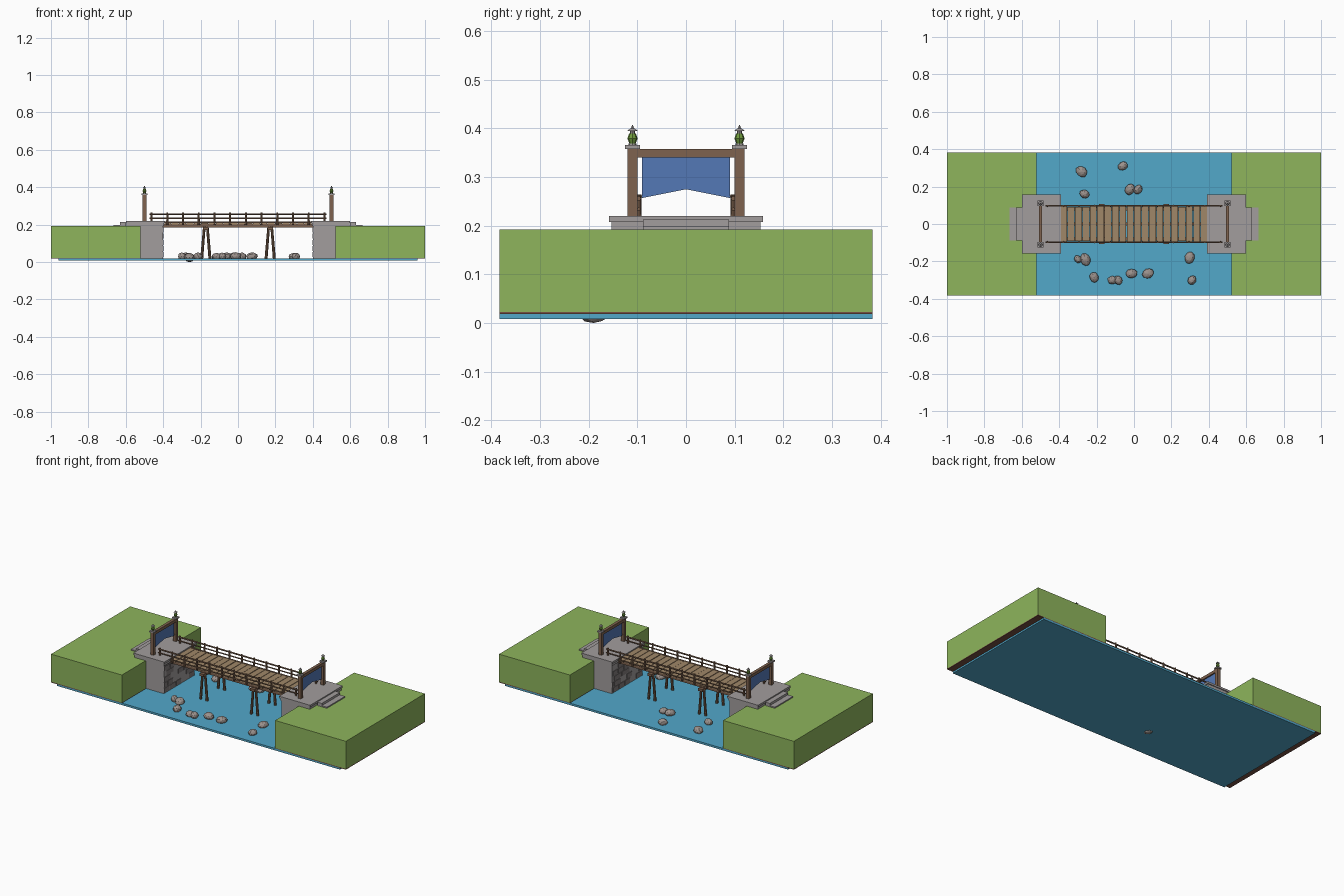
import bpy, bmesh, math, random
from mathutils import Vector

if "Cube" in bpy.data.objects:
    bpy.data.objects.remove(bpy.data.objects["Cube"])

random.seed(4)


def mat(name, r, g, b):
    lin = [((c / 255 + 0.055) / 1.055) ** 2.4 for c in (r, g, b)]
    m = bpy.data.materials.new(name)
    m.diffuse_color = (*lin, 1)
    m.use_nodes = True
    m.node_tree.nodes["Principled BSDF"].inputs["Base Color"].default_value = m.diffuse_color
    return m


GRASS = mat("grass green", 142, 181, 92)
DIRT = mat("dirt brown", 118, 80, 66)
WATER = mat("water blue", 82, 168, 202)
STONE = mat("stone grey", 162, 157, 157)
MORTAR = mat("dark stone", 128, 122, 122)
ROCK = mat("river rock", 156, 146, 141)
WOOD = mat("timber brown", 126, 98, 78)
PLANK = mat("plank tan", 160, 135, 104)
CLOTH = mat("banner blue", 84, 121, 182)
LAMP = mat("lantern green", 112, 156, 62)


def finish(name, bm, m):
    bmesh.ops.recalc_face_normals(bm, faces=bm.faces)
    me = bpy.data.meshes.new(name)
    bm.to_mesh(me)
    bm.free()
    me.materials.append(m)
    ob = bpy.data.objects.new(name, me)
    bpy.context.collection.objects.link(ob)
    return ob


def add_box(bm, x0, x1, y0, y1, z0, z1):
    vs = bmesh.ops.create_cube(bm, size=1)["verts"]
    for v in vs:
        v.co = Vector(((x0 + x1) / 2 + v.co.x * (x1 - x0),
                       (y0 + y1) / 2 + v.co.y * (y1 - y0),
                       (z0 + z1) / 2 + v.co.z * (z1 - z0)))


def boxes(name, m, *specs):
    bm = bmesh.new()
    for s in specs:
        add_box(bm, *s)
    return finish(name, bm, m)


def add_rod(bm, a, b, r1, r2=None, n=8):
    a, b = Vector(a), Vector(b)
    d = b - a
    vs = bmesh.ops.create_cone(bm, cap_ends=True, segments=n, radius1=r1,
                               radius2=r1 if r2 is None else r2, depth=d.length)["verts"]
    q = Vector((0, 0, 1)).rotation_difference(d)
    for v in vs:
        v.co = q @ v.co + (a + b) / 2


# river
boxes("water", WATER, (-0.96, 0.96, -0.383, 0.383, 0.008, 0.02))

for s, side in ((-1, "left"), (1, "right")):
    def sx(a, b):
        return (a, b) if s > 0 else (-b, -a)

    # banks with a thin soil layer underneath
    boxes(side + "_bank", GRASS, (*sx(0.52, 1), -0.383, 0.383, 0.023, 0.192))
    boxes(side + "_bank_soil", DIRT, (*sx(0.52, 1), -0.383, 0.383, 0.018, 0.023))

    # stone abutment, two-layer cap and steps
    boxes(side + "_abutment", STONE, (*sx(0.40, 0.59), -0.148, 0.148, 0.02, 0.195))
    boxes(side + "_abutment_cap", STONE,
          (*sx(0.395, 0.595), -0.153, 0.153, 0.192, 0.208),
          (*sx(0.39, 0.60), -0.158, 0.158, 0.208, 0.22))
    boxes(side + "_steps", STONE,
          (*sx(0.60, 0.665), -0.088, 0.088, 0.190, 0.199),
          (*sx(0.60, 0.63), -0.088, 0.088, 0.199, 0.213))

    # raised stone blocks on the river side of the abutment
    bm = bmesh.new()
    for row in range(5):
        z = 0.026 + row * 0.033
        y = -0.146 - (0.03 if row % 2 else 0)
        while y < 0.14:
            w = random.uniform(0.05, 0.075)
            a, b = max(y, -0.146), min(y + w - 0.005, 0.146)
            if b - a > 0.012 and random.random() < 0.75:
                add_box(bm, *sx(0.397, 0.402), a, b, z, z + 0.027)
            y += w
    finish(side + "_stone_blocks", bm, MORTAR)

    # gate frame
    g = 0.5 * s
    boxes(side + "_gate_frame", WOOD,
          (g - 0.01, g + 0.01, -0.12, -0.10, 0.22, 0.358),
          (g - 0.01, g + 0.01, 0.10, 0.12, 0.22, 0.358),
          (g - 0.009, g + 0.009, -0.11, 0.11, 0.34, 0.358))
    boxes(side + "_gate_post_caps", STONE,
          *[(g - 0.015, g + 0.015, y - 0.015, y + 0.015, 0.358, 0.366) for y in (-0.11, 0.11)])

    # hanging banner with a notched lower edge, and its tie cords
    bm = bmesh.new()
    outline = [(-0.09, 0.342), (-0.09, 0.257), (0, 0.275), (0.09, 0.257), (0.09, 0.342)]
    f = bm.faces.new([bm.verts.new((g - 0.002, y, z)) for y, z in outline])
    ext = bmesh.ops.extrude_face_region(bm, geom=[f])["geom"]
    bmesh.ops.translate(bm, vec=(0.004, 0, 0),
                        verts=[v for v in ext if isinstance(v, bmesh.types.BMVert)])
    finish(side + "_banner", bm, CLOTH)
    bm = bmesh.new()
    for t in (-1, 1):
        add_rod(bm, (g, t * 0.087, 0.259), (g, t * 0.102, 0.263), 0.0018, n=6)
    finish(side + "_banner_cords", bm, WOOD)

    # lanterns: green body in a stone collar and pointed lid
    body, trim = bmesh.new(), bmesh.new()
    for y in (-0.11, 0.11):
        add_rod(body, (g, y, 0.368), (g, y, 0.379), 0.006, 0.0105)
        add_rod(body, (g, y, 0.379), (g, y, 0.390), 0.0105, 0.007)
        add_rod(trim, (g, y, 0.366), (g, y, 0.369), 0.008)
        add_rod(trim, (g, y, 0.389), (g, y, 0.395), 0.005)
        add_rod(trim, (g, y, 0.395), (g, y, 0.400), 0.011, 0.004)
        add_rod(trim, (g, y, 0.400), (g, y, 0.407), 0.003, 0.001)
    finish(side + "_lantern_bodies", body, LAMP)
    finish(side + "_lantern_trim", trim, STONE)

    # trestle: splayed leg pairs under a cross beam
    t = 0.172 * s
    bm = bmesh.new()
    for y in (-0.085, 0.085):
        for k in (-1, 1):
            add_rod(bm, (t + k * 0.022, y, 0.018), (t + k * 0.008, y, 0.19), 0.008, 0.007)
    add_box(bm, t - 0.015, t + 0.015, -0.108, 0.108, 0.172, 0.187)
    finish(side + "_trestle", bm, WOOD)

# deck beams and planks
boxes("deck_beams", WOOD, *[(-0.40, 0.40, y - 0.008, y + 0.008, 0.186, 0.203)
                            for y in (-0.08, 0, 0.08)])
bm = bmesh.new()
N = 20
pitch = 0.79 / N
for i in range(N):
    x = -0.395 + i * pitch
    w = 0.094 + random.uniform(-0.003, 0.003)
    dz = random.uniform(-0.001, 0.001)
    add_box(bm, x + 0.001, x + pitch - 0.002, -w, w, 0.203 + dz, 0.213 + dz)
finish("deck_planks", bm, PLANK)

# railings
posts, rails = bmesh.new(), bmesh.new()
for y in (-0.097, 0.097):
    for i in range(12):
        x = -0.462 + i * 0.084
        add_rod(posts, (x, y, 0.198), (x, y, 0.264), 0.006, 0.005)
    for z, r in ((0.256, 0.0045), (0.234, 0.0035), (0.213, 0.0035)):
        add_rod(rails, (-0.472, y, z), (0.472, y, z), r, n=6)
finish("railing_posts", posts, WOOD)
finish("railing_rails", rails, WOOD)

# river rocks: x, y, radius
ROCKS = [(-.28, .28, .032), (-.06, .31, .027), (-.265, .16, .026), (-.022, .185, .03),
         (.022, .185, .026), (-.30, -.188, .022), (-.26, -.19, .033), (-.214, -.285, .028),
         (-.115, -.30, .026), (-.085, -.30, .026), (-.012, -.265, .03), (.075, -.265, .031),
         (.297, -.18, .032), (.31, -.30, .026)]
bm = bmesh.new()
for i, (x, y, r) in enumerate(ROCKS):
    vs = bmesh.ops.create_icosphere(bm, subdivisions=2, radius=1)["verts"]
    a = random.uniform(0, math.pi)
    ca, sa = math.cos(a), math.sin(a)
    low = 0.0 if i == 6 else 0.009
    h = 0.048 + random.uniform(0, 0.006) - low
    for v in vs:
        p = v.co * random.uniform(0.92, 1.04)
        px, py = p.x * r * 1.05, p.y * r * 0.85
        z = max(low, low + h * (0.5 + 0.5 * p.z))
        v.co = Vector((x + px * ca - py * sa, y + px * sa + py * ca, z))
finish("river_rocks", bm, ROCK)
